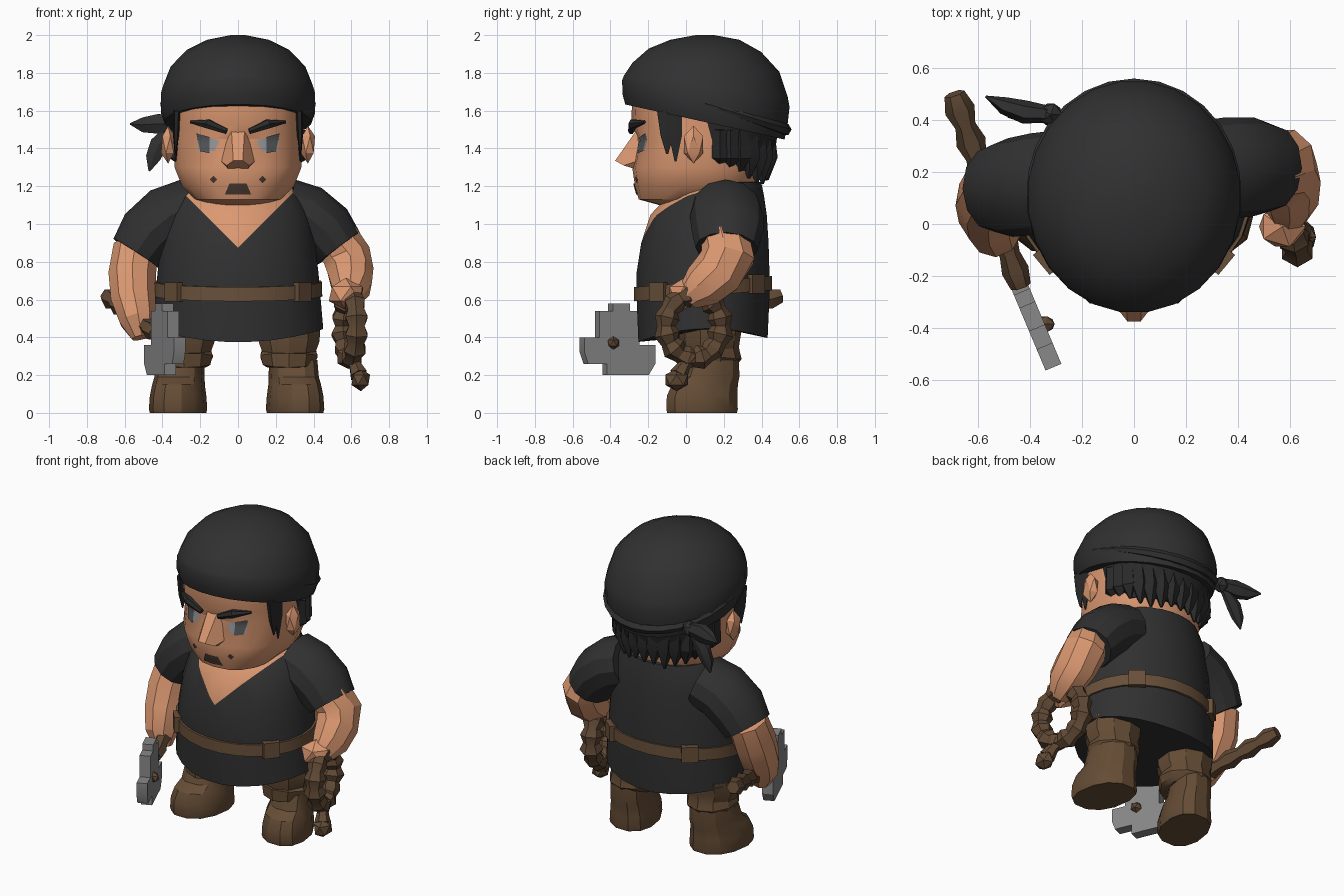
import bpy, bmesh, math, random
from mathutils import Vector, Matrix
from mathutils.bvhtree import BVHTree

default_cube = bpy.data.objects.get("Cube")
if default_cube:
    bpy.data.objects.remove(default_cube)

random.seed(4)
made = []


def material(name, r, g, b):
    m = bpy.data.materials.new(name)
    m.use_nodes = True
    m.diffuse_color = (r, g, b, 1)
    m.node_tree.nodes["Principled BSDF"].inputs["Base Color"].default_value = (r, g, b, 1)
    return m


black = material("black_cloth", .03, .03, .03)
hair_col = material("dark_hair", .022, .022, .023)
skin = material("skin", .71, .315, .165)
brown = material("brown_leather", .13, .073, .036)
belt_col = material("belt_leather", .14, .08, .042)
rope_col = material("dark_rope", .12, .068, .036)
steel = material("steel_grey", .25, .25, .25)
eye_col = material("eye_grey", .27, .28, .3)
iris_col = material("iris_dark_grey", .085, .09, .095)
stubble = material("stubble_brown", .065, .042, .03)


def finish(name, bm, *mats):
    bmesh.ops.recalc_face_normals(bm, faces=bm.faces)
    mesh = bpy.data.meshes.new(name)
    bm.to_mesh(mesh)
    bm.free()
    for m in mats:
        mesh.materials.append(m)
    obj = bpy.data.objects.new(name, mesh)
    bpy.context.collection.objects.link(obj)
    made.append(obj)
    return obj


def skin_rings(rings, closed=False):
    """Join rings of points with quads."""
    bm = bmesh.new()
    loops = [[bm.verts.new(p) for p in ring] for ring in rings]
    n = len(loops[0])
    pairs = list(zip(loops, loops[1:]))
    if closed:
        pairs.append((loops[-1], loops[0]))
    else:
        bm.faces.new(loops[0])
        bm.faces.new(loops[-1])
    for a, b in pairs:
        for i in range(n):
            j = (i + 1) % n
            bm.faces.new((a[i], a[j], b[j], b[i]))
    return bm


def loft(rings, n=20, power=2, cx=0, shear=0):
    """Stack of rounded rings: height, centre y, half width, half depth, tilt."""
    out = []
    for z, cy, rx, ry, *tilt in rings:
        ring = []
        for i in range(n):
            a = math.tau * (i + .5) / n
            c, s = math.cos(a), math.sin(a)
            x = math.copysign(abs(c) ** (2 / power), c) * rx
            y = math.copysign(abs(s) ** (2 / power), s) * ry
            ring.append((cx + x + shear * (cy + y - .1), cy + y, z + (tilt[0] * y if tilt else 0)))
        out.append(ring)
    return skin_rings(out)


def tube(name, pts, radii, mat, n=8, ref=(0, 0, 1), flat=1, closed=False):
    pts = [Vector(p) for p in pts]
    rings, count = [], len(pts)
    for i, (p, r) in enumerate(zip(pts, radii)):
        if closed:
            d = pts[(i + 1) % count] - pts[i - 1]
        else:
            d = pts[min(i + 1, count - 1)] - pts[max(i - 1, 0)]
        u = d.cross(Vector(ref)).normalized()
        v = u.cross(d).normalized()
        angles = [math.tau * k / n for k in range(n)]
        rings.append([p + u * math.cos(a) * r * flat + v * math.sin(a) * r for a in angles])
    return finish(name, skin_rings(rings, closed), mat)


def blob(name, loc, size, mat):
    bm = bmesh.new()
    place = Matrix.Translation(loc) @ Matrix.Diagonal((*size, 1))
    bmesh.ops.create_icosphere(bm, subdivisions=1, radius=1, matrix=place)
    return finish(name, bm, mat)


def box(name, loc, size, mat, yaw=0):
    bm = bmesh.new()
    place = Matrix.Translation(loc) @ Matrix.Rotation(yaw, 4, "Z") @ Matrix.Diagonal((*size, 1))
    bmesh.ops.create_cube(bm, size=1, matrix=place)
    return finish(name, bm, mat)


# Shirt body with an arched hem and a V neck cut into the front
bm = loft([(.385, .09, .455, .345, .03), (.62, .09, .44, .355), (.74, .09, .43, .355),
           (.9, .1, .41, .34), (1.05, .12, .38, .31), (1.15, .16, .34, .255),
           (1.22, .2, .28, .2), (1.25, .2, .16, .11)], 24)
for v in bm.verts:
    if v.co.z < .5:
        v.co.z += .06 * (v.co.x / .45) ** 2
tip = Vector((0, 0, .875))
normals = [Vector((s, 0, -1)) for s in (-1, 1)]
for nrm in normals:
    front = [f for f in bm.faces if f.calc_center_median().y < .1]
    geom = set(front) | {e for f in front for e in f.edges} | {v for f in front for v in f.verts}
    bmesh.ops.bisect_plane(bm, geom=list(geom), plane_co=tip, plane_no=nrm)
for f in bm.faces:
    c = f.calc_center_median()
    if c.y < .1 and all((c - tip).dot(nrm) < 0 for nrm in normals):
        f.material_index = 1
finish("shirt", bm, black, skin)

# Belt with loops
finish("belt", loft([(.62, .09, .45, .368, .08), (.695, .09, .447, .368, .08)], 24), belt_col)
for degrees in (-140, -40, 50, 130):
    a = math.radians(degrees)
    box("belt_loop", (.445 * math.cos(a), .09 + .365 * math.sin(a), .66 + .03 * math.sin(a)),
        (.04, .1, .1), belt_col, a)

# Neck and head
finish("neck", loft([(1, .1, .2, .17), (1.2, .1, .21, .2)], 12), skin)
head = finish("head", loft([(1.1, .06, .15, .2), (1.13, .03, .23, .28), (1.2, .055, .3, .325),
                            (1.3, .06, .34, .345), (1.45, .07, .34, .325),
                            (1.53, .07, .34, .36), (1.66, .08, .34, .365)], 18, 2.4), skin)
bm = bmesh.new()
bm.from_mesh(head.data)
face_tree = BVHTree.FromBMesh(bm)
bm.free()

# Broad nose
bm = bmesh.new()
for s in (-1, 1):
    for x, y, z in ((.035, -.26, 1.5), (.1, -.24, 1.34), (.025, -.375, 1.335), (.06, -.33, 1.31), (.05, -.25, 1.285)):
        bm.verts.new((s * x, y, z))
bmesh.ops.convex_hull(bm, input=bm.verts)
finish("nose", bm, skin)


def plate(name, pts, mat, lift=.006):
    """Thin four-sided patch draped on the face."""
    bm = bmesh.new()
    bm.faces.new([bm.verts.new((x, 0, z)) for x, z in pts])
    bmesh.ops.subdivide_edges(bm, edges=bm.edges, cuts=3, use_grid_fill=True)
    for v in bm.verts:
        hit = face_tree.ray_cast(Vector((v.co.x, -1, v.co.z)), Vector((0, 1, 0)))[0]
        v.co.y = (hit.y if hit else -.2) - lift
    return finish(name, bm, mat)


# Painted face details, ears and sideburns
for s, side in ((-1, "right"), (1, "left")):
    plate(side + "_eye", [(s * x, z) for x, z in ((.1, 1.44), (.125, 1.385), (.21, 1.39), (.22, 1.48))], eye_col)
    plate(side + "_iris", [(s * x, z) for x, z in ((.15, 1.46), (.15, 1.375), (.2, 1.385), (.22, 1.48))], iris_col, .009)
    tube(side + "_eyebrow", [(s * .06, -.29, 1.49), (s * .16, -.28, 1.53), (s * .25, -.22, 1.54)],
         [.016, .027, .008], hair_col, 6)
    plate(side + "_cheek_spot", [(s * x, z) for x, z in ((.11, 1.235), (.13, 1.215), (.15, 1.235), (.13, 1.255))], stubble)
    blob(side + "_ear", (s * .37, .04, 1.42), (.042, .06, .1), skin)
    for y, low in ((-.11, 1.37), (-.065, 1.33)):
        tube(side + "_sideburn", [(s * .325, y, 1.6), (s * .328, y + .01, 1.47), (s * .33, y + .01, low)],
             [.05, .04, .006], hair_col, 6, (0, 1, 0), .4)
plate("goatee", [(-.07, 1.155), (.07, 1.155), (.045, 1.215), (-.045, 1.215)], stubble)

# Hair at the back with ragged tips
finish("back_hair", loft([(1.28, .2, .295, .22), (1.38, .19, .335, .28), (1.57, .19, .355, .31)], 18), hair_col)
for i in range(15):
    a = math.pi * (i + .2) / 14.4
    c, s = math.cos(a), math.sin(a)
    low = 1.2 + random.uniform(0, .04) + .1 * abs(c) ** 4
    tube("hair_tip", [(c * .315, .17 + s * .25, 1.5), (c * .31, .17 + s * .26, 1.35),
                      (c * .3, .16 + s * .27, low)], [.05, .058, .008], hair_col, 5, (0, 1, 0))

# Bandana cap, rolled rim and knot
finish("bandana", loft([(1.54, .1, .39, .425, -.22), (1.6, .1, .412, .44, -.2), (1.69, .105, .41, .447, -.16),
                        (1.73, .105, .398, .437, -.13), (1.83, .105, .36, .392, -.06),
                        (1.92, .1, .275, .3, -.03), (1.975, .1, .165, .185), (2, .1, .04, .05)], 24), black)
rim = [math.pi * k / 14 for k in range(15)]
tube("bandana_rim", [(.4 * math.cos(a), .1 + .425 * math.sin(a), 1.64 - .14 * math.sin(a)) for a in rim],
     [.012 + .022 * math.sin(a) for a in rim], black, 6)
blob("bandana_knot", (-.32, .42, 1.53), (.05, .05, .055), black)
tube("knot_tail_upper", [(-.31, .42, 1.53), (-.42, .43, 1.53), (-.5, .455, 1.525), (-.57, .49, 1.53)],
     [.04, .06, .045, .005], black, 6, flat=.75)
tube("knot_tail_lower", [(-.33, .42, 1.53), (-.42, .42, 1.42), (-.45, .42, 1.35), (-.47, .42, 1.28)],
     [.03, .055, .045, .005], black, 6, flat=.5)

# Sleeves and arms
side_axis, depth_axis = (1, 0, 0), (0, 1, 0)
tube("left_sleeve", [(.25, .21, 1.085), (.36, .215, 1.045), (.46, .22, .965), (.532, .215, .87)],
     [.185, .195, .19, .165], black, 12, depth_axis, .86)
tube("right_sleeve", [(-.25, .18, 1.085), (-.375, .155, 1.035), (-.475, .14, .945), (-.54, .135, .845)],
     [.185, .195, .19, .165], black, 12, depth_axis, .86)
tube("left_arm", [(.52, .21, .94), (.575, .225, .83), (.595, .17, .74), (.6, .09, .67), (.59, .01, .61)],
     [.115, .13, .125, .11, .065], skin, 9, side_axis, 1.12)
blob("left_hand", (.57, -.01, .63), (.1, .09, .085), skin)
tube("right_arm", [(-.54, .14, .88), (-.56, .09, .73), (-.555, .03, .6), (-.53, -.03, .49), (-.51, -.05, .4)],
     [.12, .128, .12, .1, .055], skin, 9, side_axis, 1.05)

# Trousers and boots, toes turned out
for s, side, cx in ((-1, "right", -.315), (1, "left", .3)):
    finish(side + "_trouser_leg", loft([(.47, .13, .175, .17), (.38, .125, .17, .16), (.33, .13, .15, .15, .1),
                                        (.3, .13, .16, .165, -.1), (.26, .13, .145, .16, .12),
                                        (.24, .13, .12, .13)], 10, 2, cx - s * .03), brown)
    finish(side + "_boot", loft([(.28, .15, .125, .135), (.19, .135, .13, .152), (.15, .1, .135, .18),
                                 (.09, .085, .145, .192), (.02, .085, .15, .195), (0, .085, .145, .19)],
                                12, 2.3, cx, -s * .15), brown)

# Axe: lumpy wrapped handle and notched head
start, end = Vector((-.69, .5, .62)), Vector((-.435, -.24, .42))
steps = 13
tube("axe_handle", [start.lerp(end, i / (steps - 1)) for i in range(steps)],
     [random.uniform(.05, .06) if i % 2 else .04 for i in range(steps)], rope_col, 6)
outline = [(-.55, .4), (-.47, .4), (-.47, .54), (-.4, .54), (-.4, .58), (-.31, .58), (-.31, .54), (-.26, .54),
           (-.26, .36), (-.175, .36), (-.175, .26), (-.21, .2), (-.43, .2), (-.43, .26), (-.53, .26), (-.55, .32)]
across = Vector((.92, .39, 0)) * .033
rings = [[Vector((-.385 - .42 * (y + .37), y, z)) + across * k for y, z in outline] for k in (-1, 1)]
finish("axe_head", skin_rings(rings), steel)
blob("axe_peg", (-.345, -.385, .37), (.045, .035, .035), rope_col)

# Coiled rope in the left hand
ring = []
for i in range(24):
    a = math.tau * i / 24
    y = .04 + .145 * math.cos(a)
    ring.append((.59 - .25 * (y - .05), y, .46 + .17 * math.sin(a)))
tube("rope_coil", ring, [random.uniform(.06, .072) if i % 2 else .048 for i in range(24)],
     rope_col, 6, side_axis, closed=True)
tube("rope_tail", [(.6, .02, .3), (.62, -.01, .25), (.64, -.04, .2)], [.05, .035, .05], rope_col, 6, side_axis)
blob("rope_end", (.65, -.05, .175), (.055, .07, .06), rope_col)

# Soften gentle edges, keep the hard ones
bpy.ops.object.select_all(action="DESELECT")
for obj in made:
    obj.select_set(True)
bpy.context.view_layer.objects.active = made[0]
bpy.ops.object.shade_smooth_by_angle(angle=math.radians(28))
